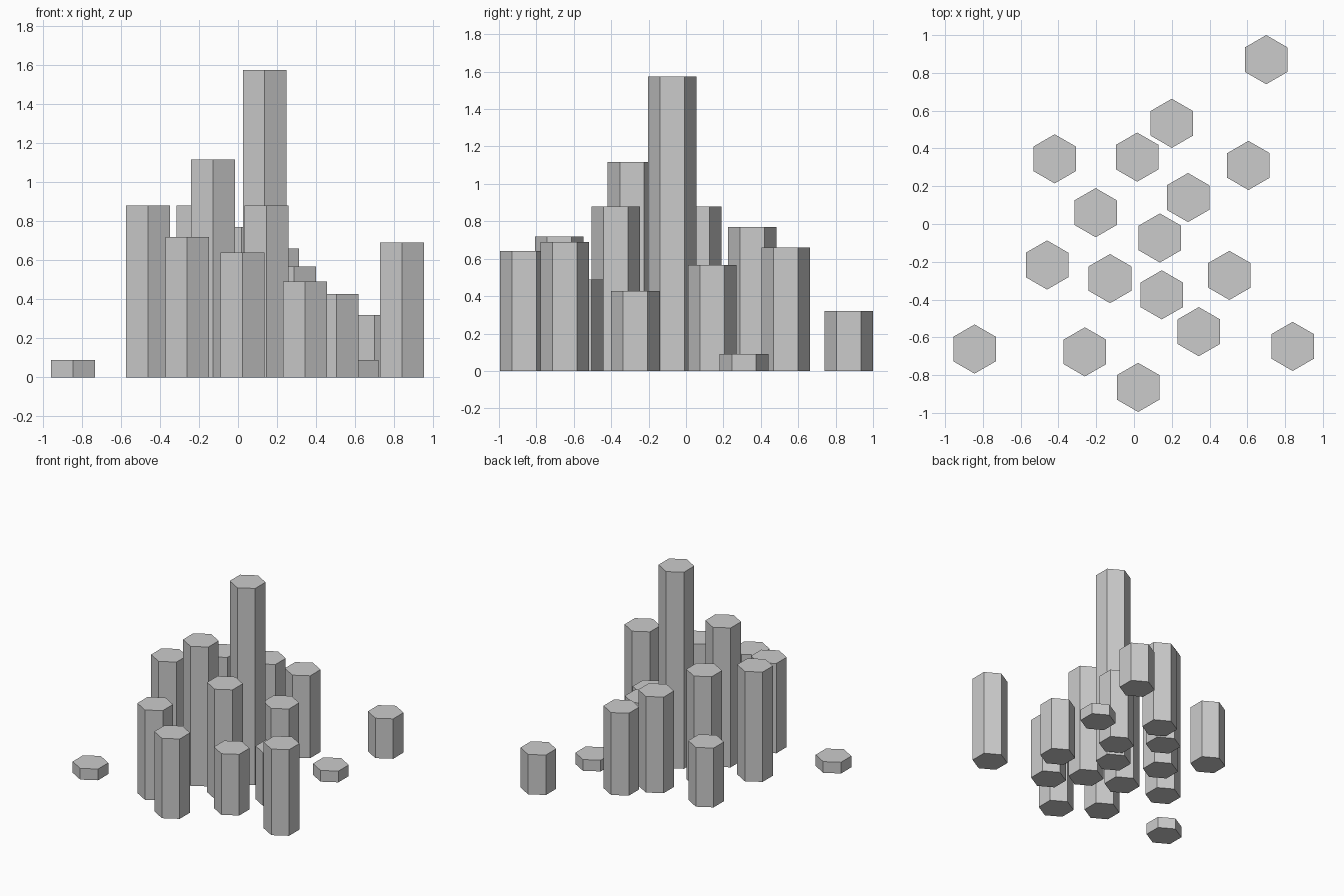
import bpy, math

RADIUS = 0.13  # corner radius of each hexagonal column

# Column centre x, centre y, height
COLUMNS = [
    (0.70, 0.87, 0.32), (0.20, 0.533, 0.66), (-0.42, 0.345, 0.475),
    (0.017, 0.354, 0.77), (0.606, 0.31, 0.09), (0.286, 0.14, 0.567),
    (-0.203, 0.06, 0.88), (0.137, -0.074, 1.575), (-0.46, -0.217, 0.88),
    (-0.127, -0.289, 1.117), (0.147, -0.375, 0.88), (0.505, -0.272, 0.427),
    (0.343, -0.57, 0.49), (-0.844, -0.662, 0.09), (-0.26, -0.677, 0.72),
    (0.84, -0.648, 0.69), (0.022, -0.865, 0.64),
]


def hex_column(index, x, y, height):
    """Upright hexagonal prism standing on z = 0, corners pointing along y."""
    bpy.ops.mesh.primitive_cylinder_add(
        vertices=6, radius=RADIUS, depth=height, location=(x, y, height / 2))
    column = bpy.context.object
    column.name = f"stone_column_{index:02d}"


# Cluster of columns
for i, (x, y, h) in enumerate(COLUMNS, 1):
    hex_column(i, x, y, h)
